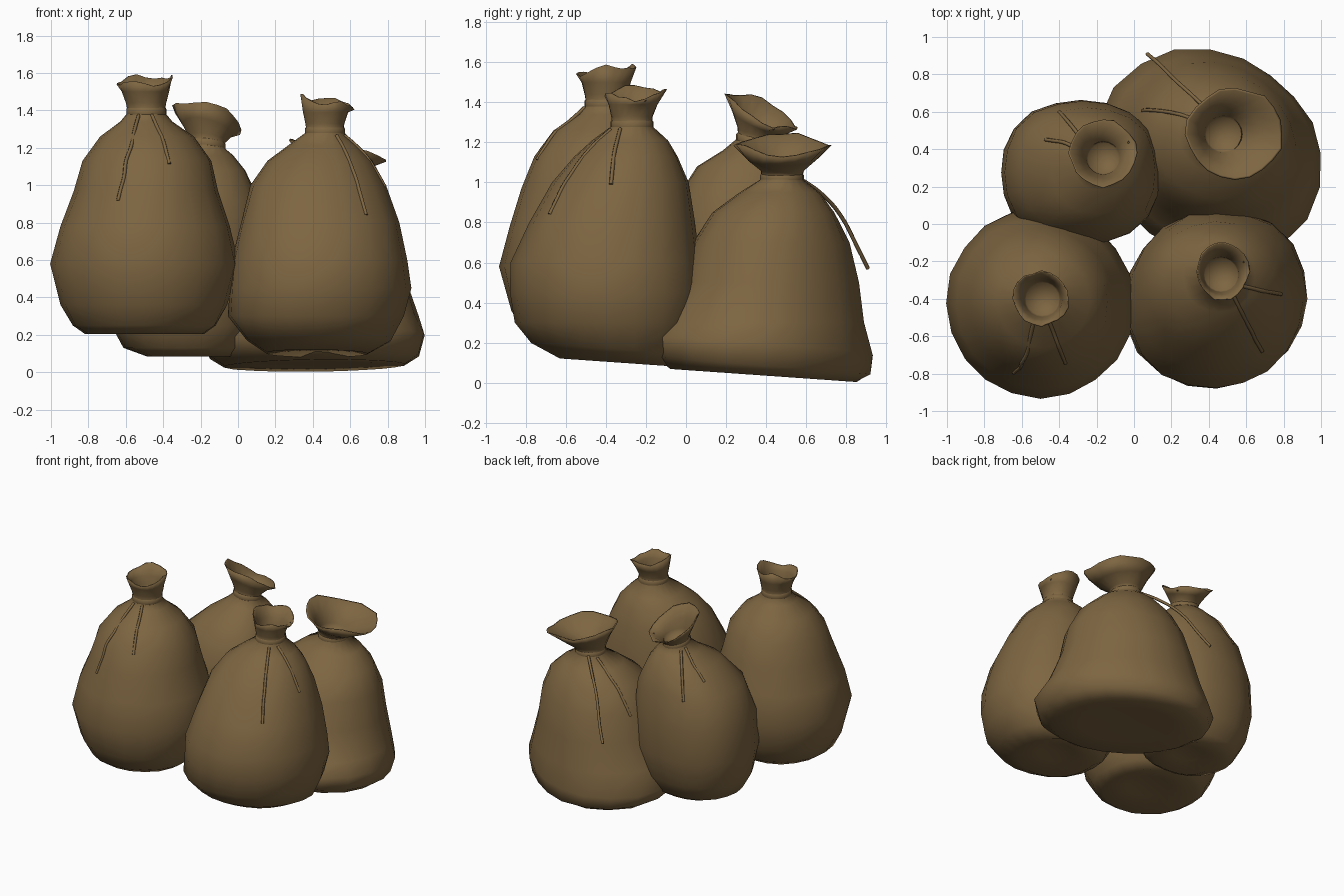
import bpy, bmesh, math, random
from mathutils import Vector
from mathutils.bvhtree import BVHTree

if "Cube" in bpy.data.objects:
    bpy.data.objects.remove(bpy.data.objects["Cube"])

random.seed(4)
SEG = 20

burlap = bpy.data.materials.new("brown burlap")
burlap.diffuse_color = (0.205, 0.130, 0.053, 1)
burlap.use_nodes = True
burlap.node_tree.nodes["Principled BSDF"].inputs["Base Color"].default_value = burlap.diffuse_color


def ring_points(ring, wobble=0.0, lift=0.0, diag=0.0, square=0.0):
    """Tilted ellipse: z, centre x, centre y, radius x, radius y, slope x, slope y."""
    z, cx, cy, rx, ry, sx, sy = (tuple(ring) + (0, 0))[:7]
    pts = []
    for i in range(SEG):
        a = 2 * math.pi * i / SEG
        k = 1 + random.uniform(-wobble, wobble)
        k += diag * math.sin(2 * a) + square * math.sin(2 * a) ** 2
        dx, dy = rx * k * math.cos(a), ry * k * math.sin(a)
        wave = lift * (math.sin(3 * a + cx * 9) + random.uniform(-.6, .6))
        pts.append(Vector((cx + dx, cy + dy, z + sx * dx + sy * dy + wave)))
    return pts


def loft(name, loops, capped):
    bm = bmesh.new()
    rows = [[bm.verts.new(p) for p in loop] for loop in loops]
    for lo, hi in zip(rows, rows[1:]):
        for i in range(SEG):
            j = (i + 1) % SEG
            bm.faces.new((lo[i], lo[j], hi[j], hi[i]))
    if capped:
        for row, flip in ((rows[0], True), (rows[-1], False)):
            mid = bm.verts.new(sum((v.co for v in row), Vector()) / SEG)
            for i in range(SEG):
                tri = (row[i], row[(i + 1) % SEG], mid)
                bm.faces.new(tri[::-1] if flip else tri)
    for f in bm.faces:
        f.smooth = True
    tree = BVHTree.FromBMesh(bm)
    me = bpy.data.meshes.new(name)
    bm.to_mesh(me)
    bm.free()
    ob = bpy.data.objects.new(name, me)
    bpy.context.collection.objects.link(ob)
    me.materials.append(burlap)
    return tree


def string(name, tree, points, hang):
    """Thin cord laid on the cloth, or hanging free of it."""
    cu = bpy.data.curves.new(name, 'CURVE')
    cu.dimensions = '3D'
    cu.bevel_depth, cu.bevel_resolution = 0.010, 1
    cu.use_fill_caps = True
    cu.resolution_u = 4
    path = [Vector(p) for p in points]
    if not hang:
        dense = []
        for a, b in zip(path, path[1:]):
            dense += [a, a.lerp(b, .5)]
        dense.append(path[-1])
        path = []
        for p in dense:
            loc, nor, _, _ = tree.find_nearest(p)
            path.append(loc + nor * 0.006)
    sp = cu.splines.new('BEZIER')
    sp.bezier_points.add(len(path) - 1)
    for bp, p in zip(sp.bezier_points, path):
        bp.co = p
        bp.handle_left_type = bp.handle_right_type = 'AUTO'
    cu.materials.append(burlap)
    bpy.context.collection.objects.link(bpy.data.objects.new(name, cu))


def sack(name, body, neck, mouth, strings, diag=(0, 0), square=0):
    """Body rings, neck ring, then flared mouth rings folded back inside.
    diag stretches the body along one diagonal, given at the base and the top."""
    loops = []
    for n, r in enumerate(body):
        t = n / (len(body) - 1)
        loops.append(ring_points(r, 0.012, 0, diag[0] * (1 - t) + diag[1] * t, square))
    loops += [ring_points(neck)]
    loops += [ring_points(r, 0.03) for r in mouth[:-1]]
    rim = ring_points(mouth[-1], 0.05, 0.014)
    mid = sum(rim, Vector()) / SEG
    loops += [rim, [p.lerp(mid, 0.05) for p in rim]]
    for r in list(mouth[:-1])[::-1] + [neck]:
        inner = list(r)
        inner[3] *= 0.9
        inner[4] *= 0.9
        loops.append(ring_points(inner))
    tree = loft(name + "_sack", loops, True)
    # cloth tie wrapped round the neck
    z, cx, cy, r, _, sx, sy = (tuple(neck) + (0, 0))[:7]
    tie = [(z + dz, cx, cy, r + dr, r + dr, sx, sy) for dz, dr in
           ((-.03, 0), (-.022, .009), (.018, .009), (.028, 0))]
    loft(name + "_tie", [ring_points(t) for t in tie], False)
    for n, (pts, hang) in enumerate(strings):
        string(f"{name}_string_{n + 1}", tree, pts, hang)


# front left sack
sack("front_left",
     [(.25, -.49, -.43, .14, .14), (.205, -.5, -.43, .32, .32), (.25, -.5, -.43, .385, .385),
      (.36, -.5, -.43, .445, .445),
      (.58, -.5, -.425, .50, .505), (.78, -.495, -.425, .455, .46), (.97, -.49, -.42, .385, .40),
      (1.13, -.485, -.415, .345, .345), (1.26, -.485, -.41, .25, .25), (1.34, -.49, -.4, .14, .14)],
     (1.39, -.49, -.4, .098, .098),
     [(1.44, -.49, -.4, .108, .108), (1.5, -.495, -.4, .125, .125), (1.56, -.495, -.4, .152, .145, .08, .12)],
     [([(-.53, -.5, 1.37), (-.57, -.68, 1.2), (-.62, -.79, 1.05), (-.67, -.85, .94)], False),
      ([(-.46, -.5, 1.37), (-.4, -.66, 1.25), (-.36, -.76, 1.12)], False)], (-.02, 0))

# front right sack
sack("front_right",
     [(.14, .42, -.34, .12, .12), (.10, .42, -.34, .27, .29, 0, -.07), (.17, .43, -.38, .385, .39, 0, -.07),
      (.3, .42, -.4, .47, .46), (.45, .44, -.40, .485, .475), (.6, .44, -.405, .47, .475),
      (.8, .44, -.37, .425, .415), (1.0, .43, -.33, .36, .34), (1.13, .44, -.3, .28, .26),
      (1.21, .455, -.28, .19, .19)],
     (1.285, .465, -.27, .098, .098),
     [(1.33, .465, -.27, .105, .105), (1.39, .47, -.265, .12, .125), (1.45, .475, -.255, .14, .155, -.2, .05)],
     [([(.53, -.38, 1.27), (.62, -.56, 1.1), (.67, -.64, 1.0), (.72, -.72, .87)], False),
      ([(.57, -.33, 1.27), (.7, -.36, 1.16), (.81, -.38, 1.0)], False)], (.05, 0), .02)

# back left sack
sack("back_left",
     [(.125, -.27, .26, .1, .1), (.085, -.26, .26, .23, .22), (.13, -.29, .26, .32, .29),
      (.25, -.29, .27, .385, .35), (.45, -.285, .275, .425, .385), (.7, -.275, .275, .415, .38),
      (.92, -.25, .285, .365, .335), (1.08, -.2, .305, .24, .25), (1.16, -.175, .335, .15, .15)],
     (1.21, -.165, .35, .09, .09, -.1, -.15),
     [(1.25, -.165, .355, .1, .1, -.15, -.25), (1.3, -.165, .365, .135, .135, -.22, -.4),
      (1.36, -.165, .38, .18, .18, -.28, -.48)],
     [([(-.25, .42, 1.18), (-.33, .52, 1.08), (-.4, .6, .9)], False),
      ([(-.25, .38, 1.18), (-.36, .43, 1.08), (-.44, .44, .98)], False)], (0, 0), .05)

# back right sack, slumped on a wide flat base
sack("back_right",
     [(.04, .41, .40, .3, .3, 0, -.06), (.035, .41, .39, .48, .46, 0, -.07),
      (.085, .41, .38, .56, .54, 0, -.08), (.18, .41, .375, .595, .56, .03, -.07),
      (.3, .42, .39, .54, .505), (.5, .43, .425, .465, .44), (.7, .44, .425, .425, .39),
      (.85, .45, .44, .345, .305), (.95, .46, .47, .22, .2)],
     (1.02, .475, .48, .1, .1),
     [(1.06, .48, .48, .115, .11, -.1), (1.12, .51, .48, .18, .175, -.2), (1.19, .54, .48, .26, .245, -.17)],
     [([(.43, .57, 1.02), (.33, .67, .95), (.22, .77, .84), (.13, .86, .67), (.07, .91, .57)], True),
      ([(.38, .54, 1.0), (.25, .58, .9), (.1, .61, .78), (.02, .62, .68)], False)], (-.11, -.01))
